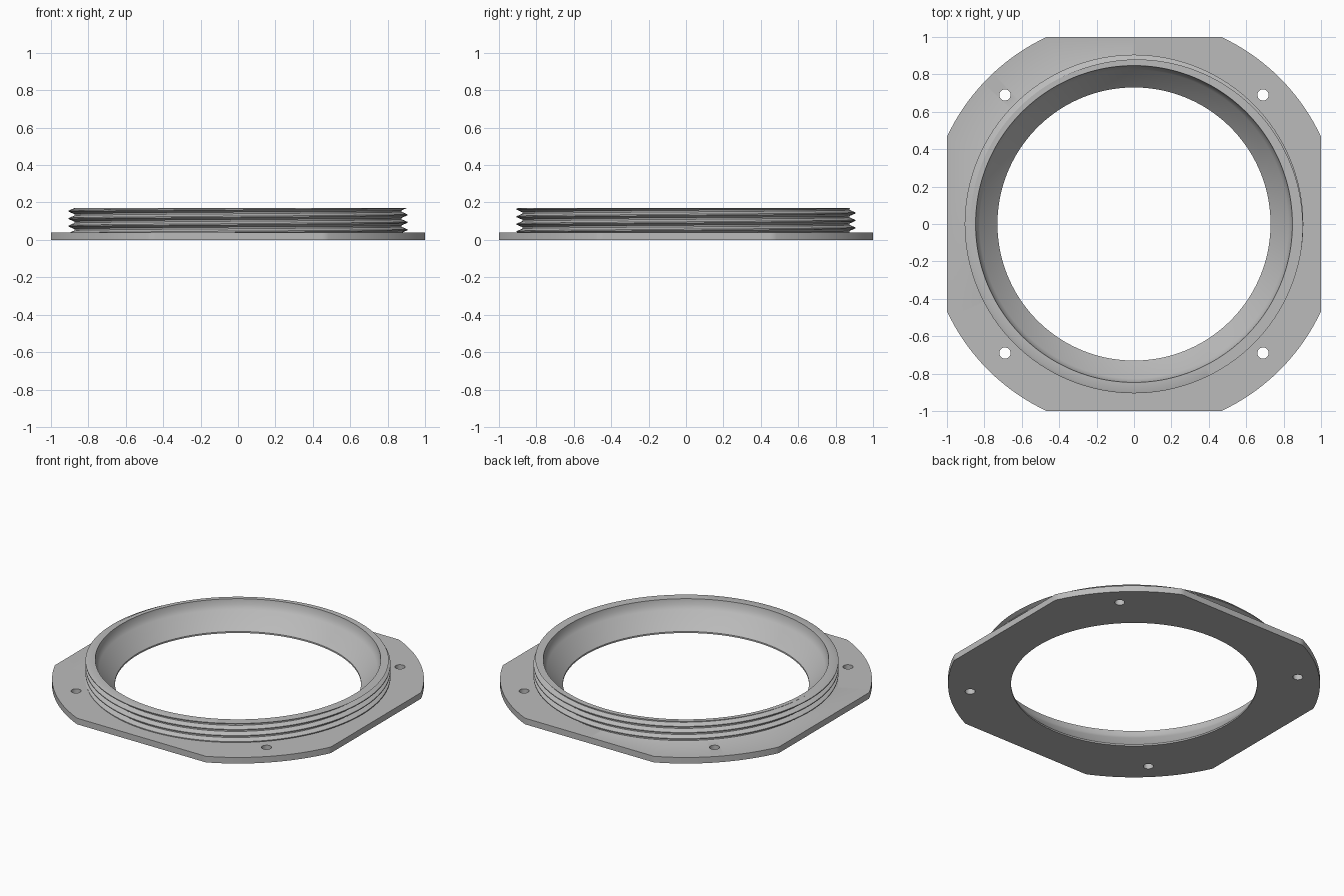
import bpy, bmesh
from math import sin, cos, radians, tau

if "Cube" in bpy.data.objects:
    bpy.data.objects.remove(bpy.data.objects["Cube"])

PLATE, TOP = 0.04, 0.17              # flange thickness, collar height
PITCH, ROOT, CREST = 0.04, 0.875, 0.905
FLAT_ROOT, FLAT_CREST = 0.004, 0.003  # half widths of thread flats
STEPS = 360
FLANGE_R = 1 / cos(radians(25))      # disc trimmed by four flats
BORE = [(0.847, TOP), (0.842, 0.135), (0.825, 0.11), (0.73, 0.01), (0.73, 0)]

grey = bpy.data.materials.new("grey plastic")
grey.use_nodes = True
colour = (0.5, 0.5, 0.5, 1)
grey.diffuse_color = colour
grey.node_tree.nodes["Principled BSDF"].inputs["Base Color"].default_value = colour


def thread_radius(z, crest_z):
    d = abs((z - crest_z + PITCH / 2) % PITCH - PITCH / 2)
    slope = PITCH / 2 - FLAT_ROOT - FLAT_CREST
    t = (PITCH / 2 - FLAT_ROOT - d) / slope
    return ROOT + (CREST - ROOT) * min(1, max(0, t))


def section(a):
    """Closed (radius, height) section of the ring at angle a."""
    edge = min(FLANGE_R, 1 / max(abs(cos(a)), abs(sin(a))))
    pts = [(edge, 0), (edge, PLATE)]
    crest_z = 0.014 + PITCH * a / tau
    half = PITCH / 2 - FLAT_ROOT
    for k in range(-2, 7):
        for d in (-half, -FLAT_CREST, FLAT_CREST, half):
            z = min(TOP, max(PLATE, crest_z + k * PITCH + d))
            pts.append((thread_radius(z, crest_z), z))
    return pts + BORE


# Flange, threaded collar and bore as one swept ring
bm = bmesh.new()
columns = []
for i in range(STEPS + 1):
    a = tau * i / STEPS
    columns.append([bm.verts.new((r * cos(a), r * sin(a), z)) for r, z in section(a)])
for c0, c1 in zip(columns, columns[1:]):
    n = len(c0)
    for j in range(n):
        k = (j + 1) % n
        bm.faces.new((c0[j], c1[j], c1[k], c0[k]))
bmesh.ops.remove_doubles(bm, verts=bm.verts, dist=1e-5)
bmesh.ops.recalc_face_normals(bm, faces=bm.faces)
mesh = bpy.data.meshes.new("threaded_flange")
bm.to_mesh(mesh)
bm.free()
ring = bpy.data.objects.new("threaded_flange", mesh)
bpy.context.collection.objects.link(ring)
mesh.materials.append(grey)

# Four bolt holes
bm = bmesh.new()
for sx in (-1, 1):
    for sy in (-1, 1):
        made = bmesh.ops.create_cone(bm, cap_ends=True, segments=32,
                                     radius1=0.03, radius2=0.03, depth=0.2)
        bmesh.ops.translate(bm, verts=made["verts"], vec=(0.69 * sx, 0.69 * sy, 0))
cut_mesh = bpy.data.meshes.new("bolt_hole_cutter")
bm.to_mesh(cut_mesh)
bm.free()
cut_mesh.materials.append(grey)
cutter = bpy.data.objects.new("bolt_hole_cutter", cut_mesh)
bpy.context.collection.objects.link(cutter)

bpy.ops.object.select_all(action='DESELECT')
bpy.context.view_layer.objects.active = ring
ring.select_set(True)
mod = ring.modifiers.new("bolt_holes", 'BOOLEAN')
mod.operation, mod.solver, mod.object = 'DIFFERENCE', 'EXACT', cutter
bpy.ops.object.modifier_apply(modifier=mod.name)
bpy.data.objects.remove(cutter)
bpy.ops.object.shade_smooth_by_angle(angle=radians(30))
